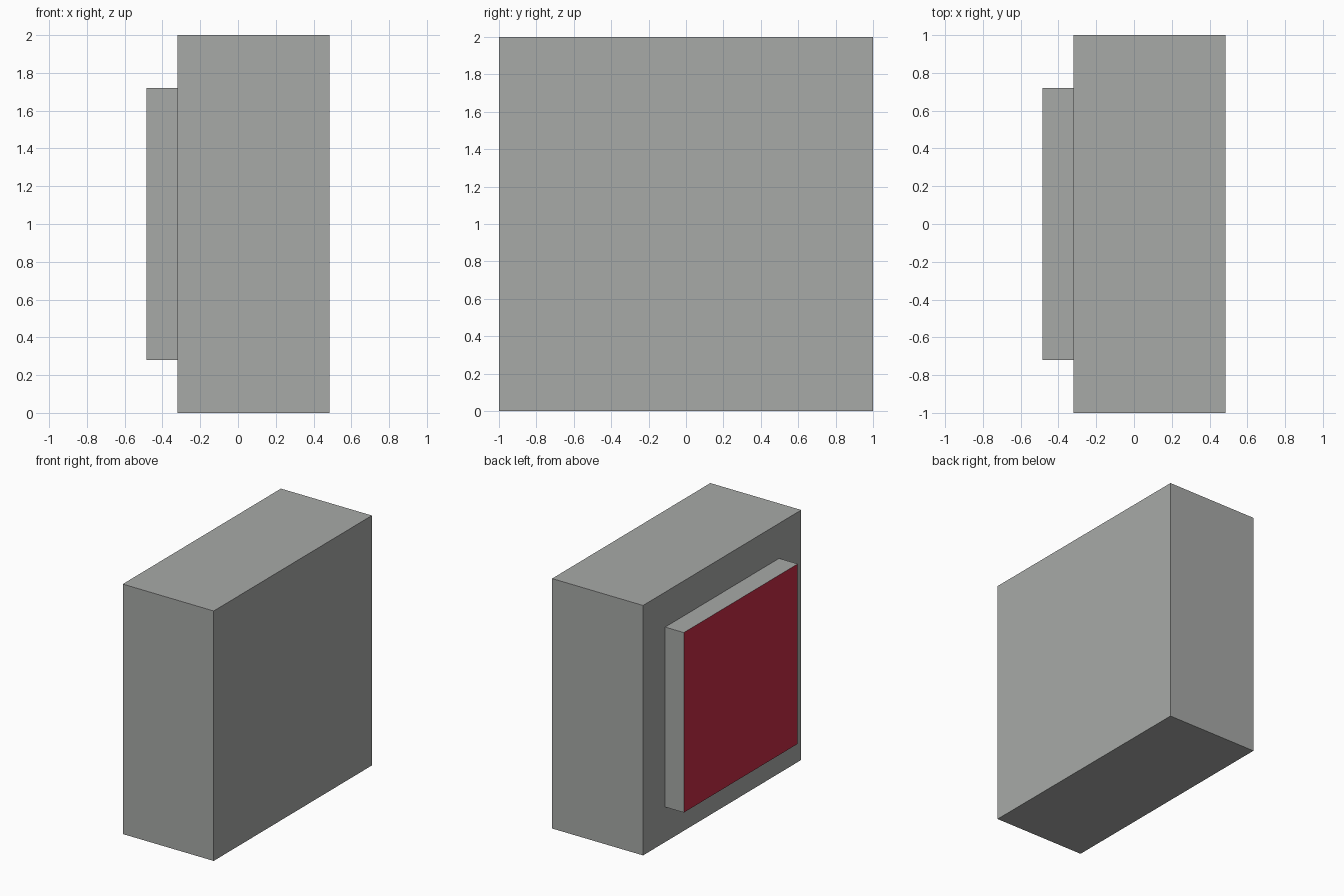
import bpy
import bmesh
from mathutils import Matrix, Vector

if "Cube" in bpy.data.objects:
    bpy.data.objects.remove(bpy.data.objects["Cube"])


def material(name, color):
    mat = bpy.data.materials.new(name)
    mat.diffuse_color = (*color, 1)
    mat.use_nodes = True
    mat.node_tree.nodes["Principled BSDF"].inputs["Base Color"].default_value = mat.diffuse_color
    return mat


gray = material("gray casing", (0.39, 0.40, 0.39))
red = material("red face", (0.56, 0.025, 0.06))


def box(name, low, high, mats):
    low, high = Vector(low), Vector(high)
    mesh = bpy.data.meshes.new(name)
    bm = bmesh.new()
    bmesh.ops.create_cube(bm, size=1, matrix=Matrix.Translation((low + high) / 2)
                          @ Matrix.Diagonal((*(high - low), 1)))
    # the second material, if any, goes on the face pointing to -x
    bm.normal_update()
    for face in bm.faces:
        if len(mats) > 1 and face.normal.x < -0.9:
            face.material_index = 1
    bm.to_mesh(mesh)
    bm.free()
    for mat in mats:
        mesh.materials.append(mat)
    obj = bpy.data.objects.new(name, mesh)
    bpy.context.collection.objects.link(obj)
    return obj


# Main block
box("main_block", (-0.32, -1, 0), (0.485, 1, 2), [gray])
# Raised panel with a red outer face
box("raised_panel", (-0.485, -0.72, 0.28), (-0.32, 0.72, 1.72), [gray, red])
